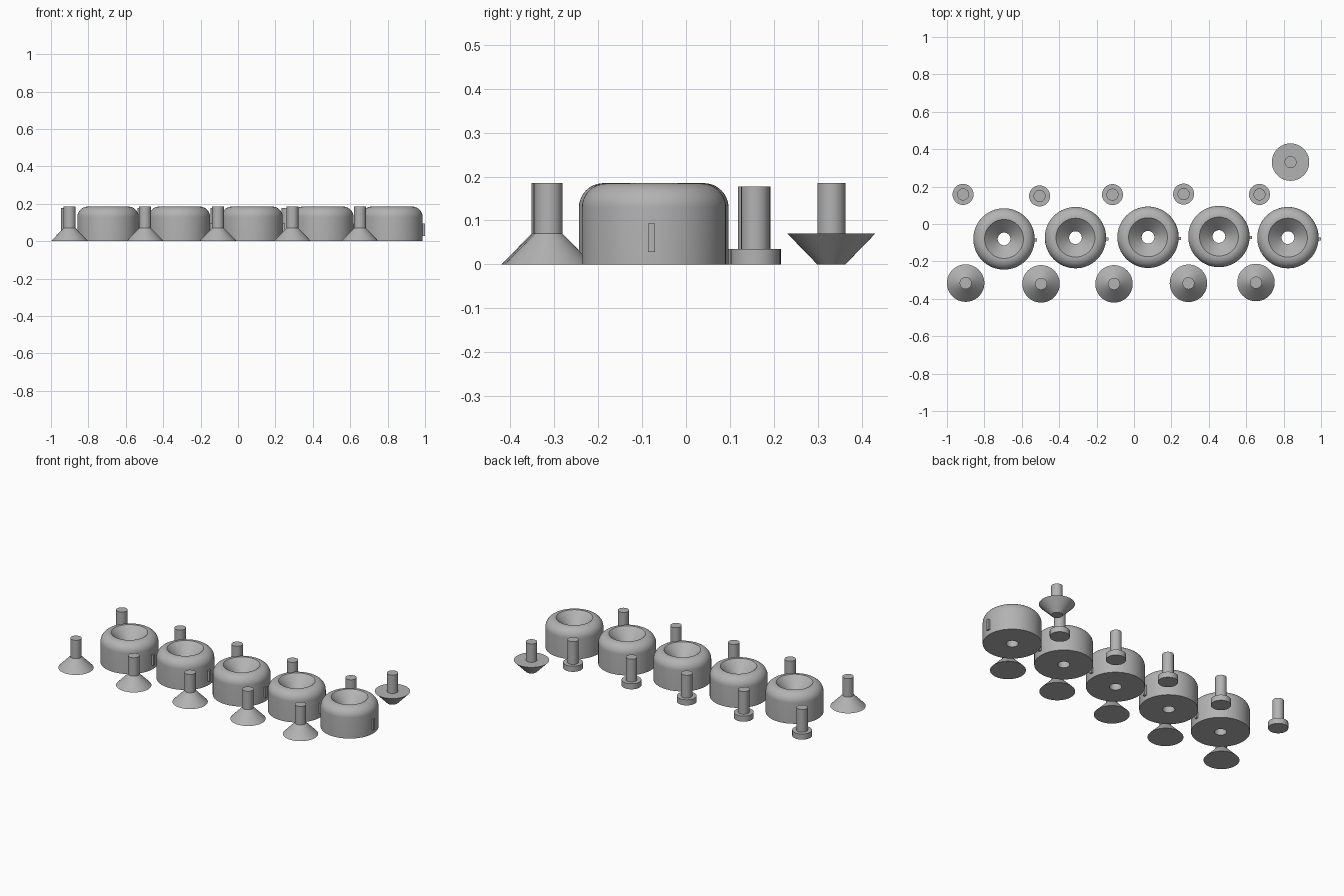
import bpy, bmesh, math

cube = bpy.data.objects.get("Cube")
if cube:
    bpy.data.objects.remove(cube, do_unlink=True)

grey = bpy.data.materials.new("plain grey")
grey.use_nodes = True
grey.diffuse_color = (0.45, 0.45, 0.45, 1)
grey.node_tree.nodes["Principled BSDF"].inputs["Base Color"].default_value = grey.diffuse_color

SEGMENTS = 64
RIM = 0.164      # outer radius of a spool
HOLE = 0.034     # bore radius
PIN = 0.032      # shaft radius
TOP = 0.185


def finish(name, bm, location):
    """Turn a bmesh into a shaded, coloured object."""
    bmesh.ops.recalc_face_normals(bm, faces=bm.faces)
    mesh = bpy.data.meshes.new(name)
    bm.to_mesh(mesh)
    bm.free()
    mesh.materials.append(grey)
    obj = bpy.data.objects.new(name, mesh)
    obj.location = location
    bpy.context.collection.objects.link(obj)
    bpy.ops.object.select_all(action="DESELECT")
    obj.select_set(True)
    bpy.context.view_layer.objects.active = obj
    bpy.ops.object.shade_smooth_by_angle(angle=math.radians(30))
    return obj


def lathe(name, profile, x, y, closed=False):
    """Revolve (radius, height) points about z; closed makes a ring."""
    bm = bmesh.new()
    verts = [bm.verts.new((r, 0, z)) for r, z in profile]
    pairs = list(zip(verts, verts[1:]))
    if closed:
        pairs.append((verts[-1], verts[0]))
    edges = [bm.edges.new(p) for p in pairs]
    bmesh.ops.spin(bm, geom=verts + edges, cent=(0, 0, 0), axis=(0, 0, 1),
                   angle=math.tau, steps=SEGMENTS, use_duplicate=False)
    bmesh.ops.remove_doubles(bm, verts=bm.verts, dist=0.0001)
    return finish(name, bm, (x, y, 0))


def box(name, size, location):
    bm = bmesh.new()
    bmesh.ops.create_cube(bm, size=1)
    bmesh.ops.scale(bm, vec=size, verts=bm.verts)
    return finish(name, bm, location)


# Spool: rounded shoulder, countersunk top and a through bore
fillet = 0.056
shoulder = []
for i in range(13):
    a = math.pi / 2 * i / 12
    shoulder.append((RIM - fillet + fillet * math.cos(a), TOP - fillet + fillet * math.sin(a)))
spool = [(HOLE, 0), (RIM, 0)] + shoulder + [(0.104, TOP), (HOLE, 0.115)]

# Fasteners: cone-headed, inverted cone-headed and flat-headed pins
cone_pin = [(0, 0), (0.1, 0), (PIN, 0.07), (PIN, TOP), (0, TOP)]
inverted_pin = [(0, 0), (PIN, 0), (0.1, 0.07), (PIN, 0.07), (PIN, TOP), (0, TOP)]
flat_pin = [(0, 0), (0.056, 0), (0.056, 0.035), (PIN, 0.035), (PIN, 0.177), (0, 0.177)]

spools = [(-0.695, -0.08), (-0.313, -0.073), (0.075, -0.071), (0.454, -0.067), (0.823, -0.073)]
cones = [(-0.9, -0.316), (-0.497, -0.32), (-0.107, -0.32), (0.291, -0.317), (0.652, -0.313)]
flats = [(-0.914, 0.158), (-0.505, 0.15), (-0.115, 0.157), (0.265, 0.16), (0.671, 0.158)]

for n, (x, y) in enumerate(spools, 1):
    lathe(f"spool_{n}", spool, x, y, closed=True)
    # Plain raised index tab on the left side
    box(f"index_tab_{n}", (0.026, 0.016, 0.065), (x + RIM - 0.001, y - 0.006, 0.061))
for n, (x, y) in enumerate(cones, 1):
    lathe(f"cone_pin_{n}", cone_pin, x, y)
for n, (x, y) in enumerate(flats, 1):
    lathe(f"flat_pin_{n}", flat_pin, x, y)
lathe("inverted_cone_pin", inverted_pin, 0.837, 0.331)
